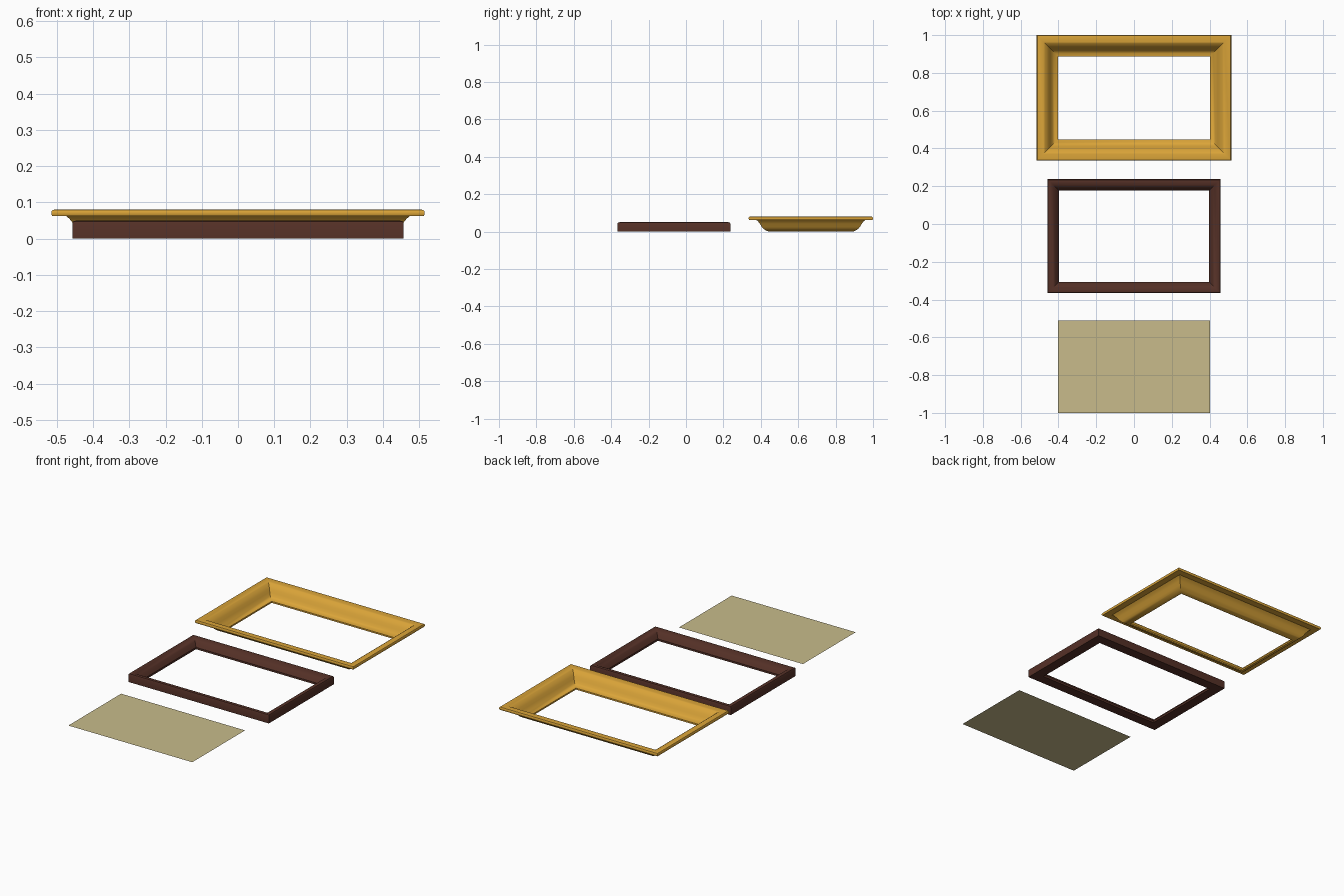
import bpy, bmesh

if "Cube" in bpy.data.objects:
    bpy.data.objects.remove(bpy.data.objects["Cube"])


def finish(bm, name, color, smooth=True):
    bmesh.ops.recalc_face_normals(bm, faces=bm.faces)
    me = bpy.data.meshes.new(name)
    bm.to_mesh(me)
    bm.free()
    ob = bpy.data.objects.new(name, me)
    bpy.context.collection.objects.link(ob)
    mat = bpy.data.materials.new(name + "_colour")
    mat.diffuse_color = (*color, 1)
    mat.use_nodes = True
    mat.node_tree.nodes["Principled BSDF"].inputs["Base Color"].default_value = mat.diffuse_color
    me.materials.append(mat)
    if smooth:
        bpy.ops.object.select_all(action='DESELECT')
        ob.select_set(True)
        bpy.context.view_layer.objects.active = ob
        bpy.ops.object.shade_smooth_by_angle(angle=0.6)
    return ob


def moulding(name, x, y0, y1, profile, color):
    """Sweep a closed (inset, height) profile round a mitred rectangle."""
    bm = bmesh.new()
    rings = []
    for d, z in profile:
        a, b, c = x - d, y0 + d, y1 - d
        rings.append([bm.verts.new(p) for p in
                      ((-a, b, z), (a, b, z), (a, c, z), (-a, c, z))])
    for i, r in enumerate(rings):
        s = rings[(i + 1) % len(rings)]
        for k in range(4):
            m = (k + 1) % 4
            bm.faces.new((r[k], r[m], s[m], s[k]))
    return finish(bm, name, color)


# Gilded outer frame: rounded rim and a thin cove dropping to the opening
gold = [(0.002, 0.063), (0.0, 0.068), (0.0, 0.074), (0.003, 0.079),
        (0.008, 0.080), (0.036, 0.079), (0.044, 0.074), (0.054, 0.066),
        (0.064, 0.053), (0.072, 0.038), (0.083, 0.023), (0.096, 0.013),
        (0.112, 0.009), (0.112, 0.0), (0.104, 0.001), (0.092, 0.006),
        (0.080, 0.014), (0.070, 0.025), (0.060, 0.042), (0.050, 0.055),
        (0.040, 0.063)]
moulding("gilded_frame", 0.515, 0.335, 1.0, gold, (0.70, 0.37, 0.04))

# Dark wooden inner frame: upright outer wall, rounded face sloping inward
wood = [(0, 0), (0, 0.043), (0.003, 0.048), (0.010, 0.050), (0.018, 0.049),
        (0.029, 0.044), (0.041, 0.034), (0.051, 0.022), (0.059, 0.011),
        (0.059, 0)]
moulding("wooden_frame", 0.457, -0.366, 0.237, wood, (0.09, 0.03, 0.02))

# Flat canvas sheet
bm = bmesh.new()
bm.faces.new([bm.verts.new((x, y, 0)) for x, y in
              ((-0.403, -1.0), (0.403, -1.0), (0.403, -0.51), (-0.403, -0.51))])
canvas = finish(bm, "canvas", (0.58, 0.50, 0.26), smooth=False)
